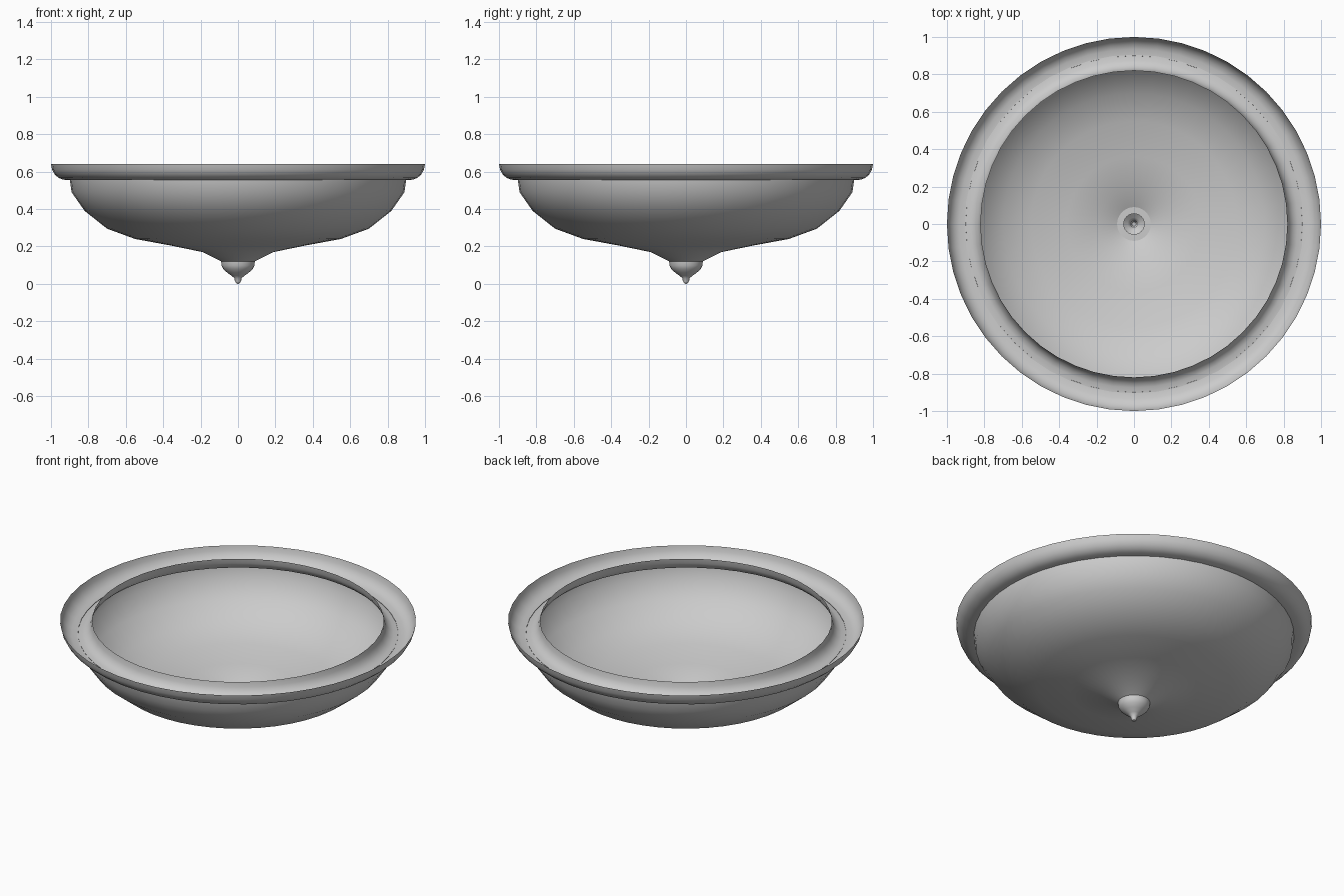
import bpy, bmesh, math

if "Cube" in bpy.data.objects:
    bpy.data.objects.remove(bpy.data.objects["Cube"])

SEGMENTS = 48


def material(name, rgb):
    m = bpy.data.materials.new(name)
    m.diffuse_color = (*rgb, 1.0)
    m.use_nodes = True
    m.node_tree.nodes["Principled BSDF"].inputs["Base Color"].default_value = m.diffuse_color
    return m


def lathe(name, profile, mat):
    """Spin an (r, z) profile, listed from the bottom up, into a thin shell."""
    bm = bmesh.new()
    rings = []
    for r, z in profile:
        if r < 1e-6:
            rings.append([bm.verts.new((0, 0, z))] * SEGMENTS)
        else:
            rings.append([bm.verts.new((r * math.cos(2 * math.pi * i / SEGMENTS),
                                        r * math.sin(2 * math.pi * i / SEGMENTS), z))
                          for i in range(SEGMENTS)])
    for a, b in zip(rings, rings[1:]):
        for i in range(SEGMENTS):
            j = (i + 1) % SEGMENTS
            corners = []
            for v in (a[i], a[j], b[j], b[i]):
                if v not in corners:
                    corners.append(v)
            bm.faces.new(corners)
    me = bpy.data.meshes.new(name)
    bm.to_mesh(me)
    bm.free()
    me.materials.append(mat)
    ob = bpy.data.objects.new(name, me)
    bpy.context.collection.objects.link(ob)
    bpy.ops.object.select_all(action='DESELECT')
    ob.select_set(True)
    bpy.context.view_layer.objects.active = ob
    bpy.ops.object.shade_smooth_by_angle(angle=math.radians(42))
    return ob


grey = material("light_grey", (0.6, 0.6, 0.6))

# Shallow bowl of the lamp, open at the top, drooping to a point below
lathe("bowl", [(0.055, 0.105), (0.09, 0.12), (0.19, 0.17), (0.36, 0.205),
               (0.55, 0.24), (0.70, 0.295), (0.82, 0.39), (0.89, 0.49),
               (0.90, 0.56)], grey)

# Outer half of the trough-shaped rim
lathe("outer_rim", [(0.90, 0.555), (0.935, 0.557), (0.96, 0.567), (0.98, 0.585),
                    (0.994, 0.61), (1.0, 0.64)], grey)

# Inner half of the rim, rising to the opening
lathe("inner_rim", [(0.82, 0.64), (0.825, 0.61), (0.836, 0.587), (0.853, 0.57),
                    (0.875, 0.56), (0.905, 0.557)][::-1], grey)

# Finial hanging under the bowl
lathe("finial", [(0, 0), (0.011, 0.004), (0.017, 0.016), (0.019, 0.03),
                 (0.034, 0.043), (0.058, 0.06), (0.078, 0.079), (0.088, 0.098),
                 (0.09, 0.12), (0.055, 0.12)], grey)
